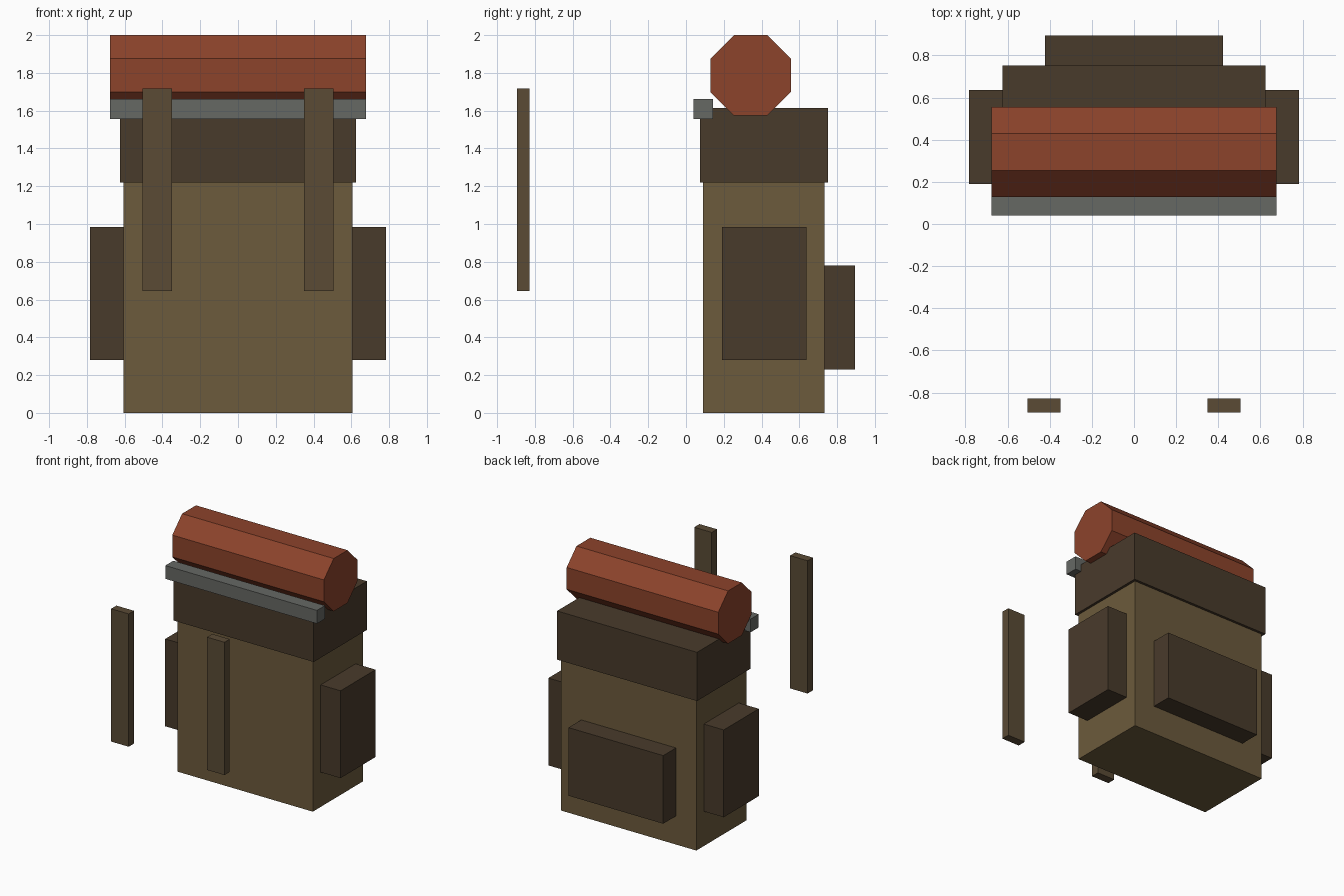
import bpy, bmesh, math
from mathutils import Matrix

if "Cube" in bpy.data.objects:
    bpy.data.objects.remove(bpy.data.objects["Cube"])


def material(name, rgb):
    m = bpy.data.materials.new(name)
    m.diffuse_color = (*rgb, 1)
    m.use_nodes = True
    m.node_tree.nodes["Principled BSDF"].inputs["Base Color"].default_value = m.diffuse_color
    return m


CANVAS = material("canvas", (0.150, 0.103, 0.045))
DARK = material("dark_canvas", (0.066, 0.043, 0.024))
STRAP = material("strap_webbing", (0.103, 0.070, 0.036))
ROLL = material("roll_fabric", (0.262, 0.056, 0.024))
METAL = material("grey_metal", (0.133, 0.138, 0.127))


def add_object(name, bm, mat):
    mesh = bpy.data.meshes.new(name)
    bm.to_mesh(mesh)
    bm.free()
    mesh.materials.append(mat)
    obj = bpy.data.objects.new(name, mesh)
    bpy.context.collection.objects.link(obj)
    return obj


def box(name, x, y, z, mat):
    """Box spanning the (min, max) ranges x, y and z."""
    bm = bmesh.new()
    centre = [(a + b) / 2 for a, b in (x, y, z)]
    size = [b - a for a, b in (x, y, z)]
    bmesh.ops.create_cube(bm, size=1, matrix=Matrix.Translation(centre) @ Matrix.Diagonal((*size, 1)))
    return add_object(name, bm, mat)


# Pack body and overhanging lid
box("pack_body", (-0.605, 0.605), (0.09, 0.732), (0, 1.225), CANVAS)
box("pack_lid", (-0.625, 0.625), (0.073, 0.752), (1.22, 1.613), DARK)

# Pocket on the back face
box("back_pocket", (-0.423, 0.423), (0.73, 0.895), (0.23, 0.78), DARK)

# Paired side pockets and shoulder straps
for label, s in (("left", -1), ("right", 1)):
    box(f"{label}_side_pocket", sorted((s * 0.60, s * 0.783)), (0.19, 0.637), (0.28, 0.985), DARK)
    box(f"{label}_shoulder_strap", sorted((s * 0.35, s * 0.506)), (-0.895, -0.828), (0.645, 1.717), STRAP)

# Eight-sided bedroll lying across the lid, flats facing up and sideways
bm = bmesh.new()
radius = 0.213 / math.cos(math.pi / 8)
bmesh.ops.create_cone(
    bm, cap_ends=True, segments=8, radius1=radius, radius2=radius, depth=1.354,
    matrix=Matrix.Translation((0, 0.342, 1.787))
    @ Matrix.Rotation(math.pi / 2, 4, 'Y') @ Matrix.Rotation(math.pi / 8, 4, 'Z'))
add_object("bedroll", bm, ROLL)

# Grey bar in front of the roll
box("grey_bar", (-0.677, 0.677), (0.04, 0.142), (1.556, 1.663), METAL)
